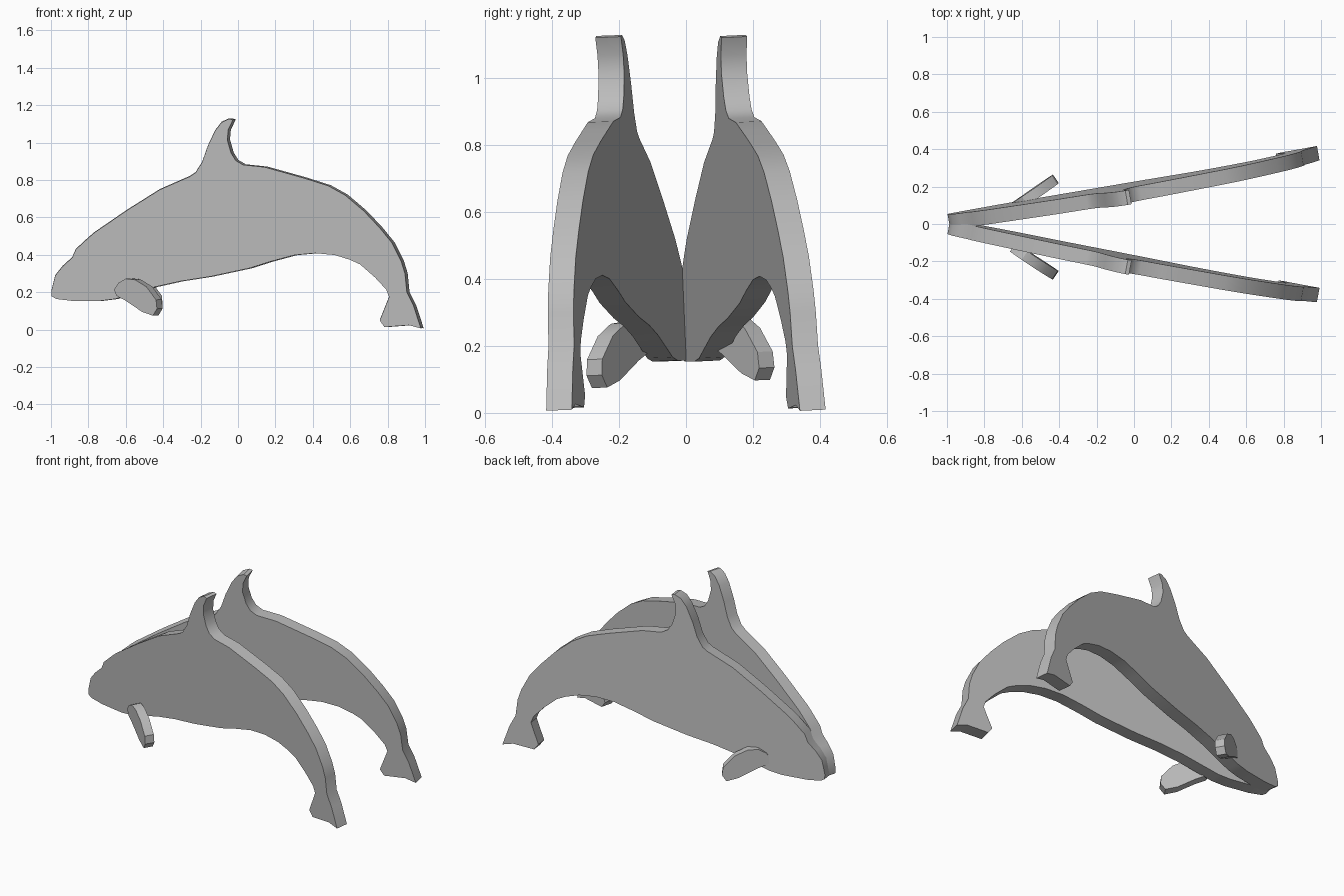
import bpy
import bmesh
import math
from mathutils import Vector

if "Cube" in bpy.data.objects:
    bpy.data.objects.remove(bpy.data.objects["Cube"], do_unlink=True)

# One plain grey for everything
grey = bpy.data.materials.new("plain_grey")
grey.use_nodes = True
colour = (0.5, 0.5, 0.5, 1.0)
grey.diffuse_color = colour
grey.node_tree.nodes["Principled BSDF"].inputs["Base Color"].default_value = colour


def slab(name, outline, offset, slope_x, slope_z, thickness, lift=0.0):
    """Extrude a side outline (x, z) through the plane y = offset + slope_x * x + slope_z * z."""
    normal = Vector((-slope_x, 1.0, -slope_z)).normalized()
    bm = bmesh.new()
    verts = []
    for x, z in outline:
        point = Vector((x, offset + slope_x * x + slope_z * z, z + lift))
        verts.append(bm.verts.new(point - normal * thickness / 2))
    face = bm.faces.new(verts)
    extruded = bmesh.ops.extrude_face_region(bm, geom=[face])
    moved = [item for item in extruded["geom"] if isinstance(item, bmesh.types.BMVert)]
    bmesh.ops.translate(bm, verts=moved, vec=normal * thickness)
    bmesh.ops.recalc_face_normals(bm, faces=bm.faces)
    mesh = bpy.data.meshes.new(name)
    bm.to_mesh(mesh)
    bm.free()
    mesh.materials.append(grey)
    obj = bpy.data.objects.new(name, mesh)
    bpy.context.collection.objects.link(obj)

    # Smooth the rim while keeping its borders crisp
    bpy.ops.object.select_all(action="DESELECT")
    obj.select_set(True)
    bpy.context.view_layer.objects.active = obj
    bpy.ops.object.shade_smooth_by_angle(angle=math.radians(30))
    return obj


# Side outline, built from runs around the animal
forehead = [(-.99, .18), (-.99, .21), (-.97, .29), (-.93, .34), (-.88, .385), (-.86, .43),
            (-.795, .49), (-.76, .52), (-.585, .64), (-.41, .75), (-.25, .82), (-.22, .84)]
dorsal_fin = [(-.185, .895), (-.155, .98), (-.115, 1.065), (-.08, 1.11), (-.04, 1.128),
              (-.02, 1.123), (-.045, 1.07), (-.05, 1.015), (-.03, .945), (-.005, .905)]
back = [(.035, .882), (.15, .87), (.24, .845), (.365, .81), (.49, .77), (.58, .72),
        (.68, .635), (.765, .545), (.83, .465), (.88, .365), (.9, .3), (.91, .2)]
tail = [(.945, .13), (.985, .008), (.92, .025), (.79, .015), (.765, .05), (.815, .175), (.8, .215)]
belly = [(.74, .28), (.66, .35), (.605, .375), (.525, .4), (.42, .41), (.31, .4), (.18, .365),
         (.07, .33), (-.14, .285), (-.3, .26), (-.435, .23), (-.65, .165)]
chin = [(-.73, .155), (-.88, .155), (-.965, .165)]
body_outline = forehead + dorsal_fin + back + tail + belly + chin

flipper_outline = [(-.648, .214), (-.625, .25), (-.585, .273), (-.535, .267), (-.475, .23),
                   (-.423, .16), (-.418, .112), (-.44, .075), (-.498, .096), (-.585, .155),
                   (-.635, .182)]

# Two body panels meeting at the nose and spreading towards the tail
slab("right_body_panel", body_outline, -.194, -.188, -.038, .078)
slab("left_body_panel", body_outline, .202, .18, -.048, .078)

# Flippers angled out and back from each panel
slab("right_flipper", flipper_outline, -.55, -.67, -.04, .055)
slab("left_flipper", flipper_outline, .526, .67, -.04, .055, lift=.023)
